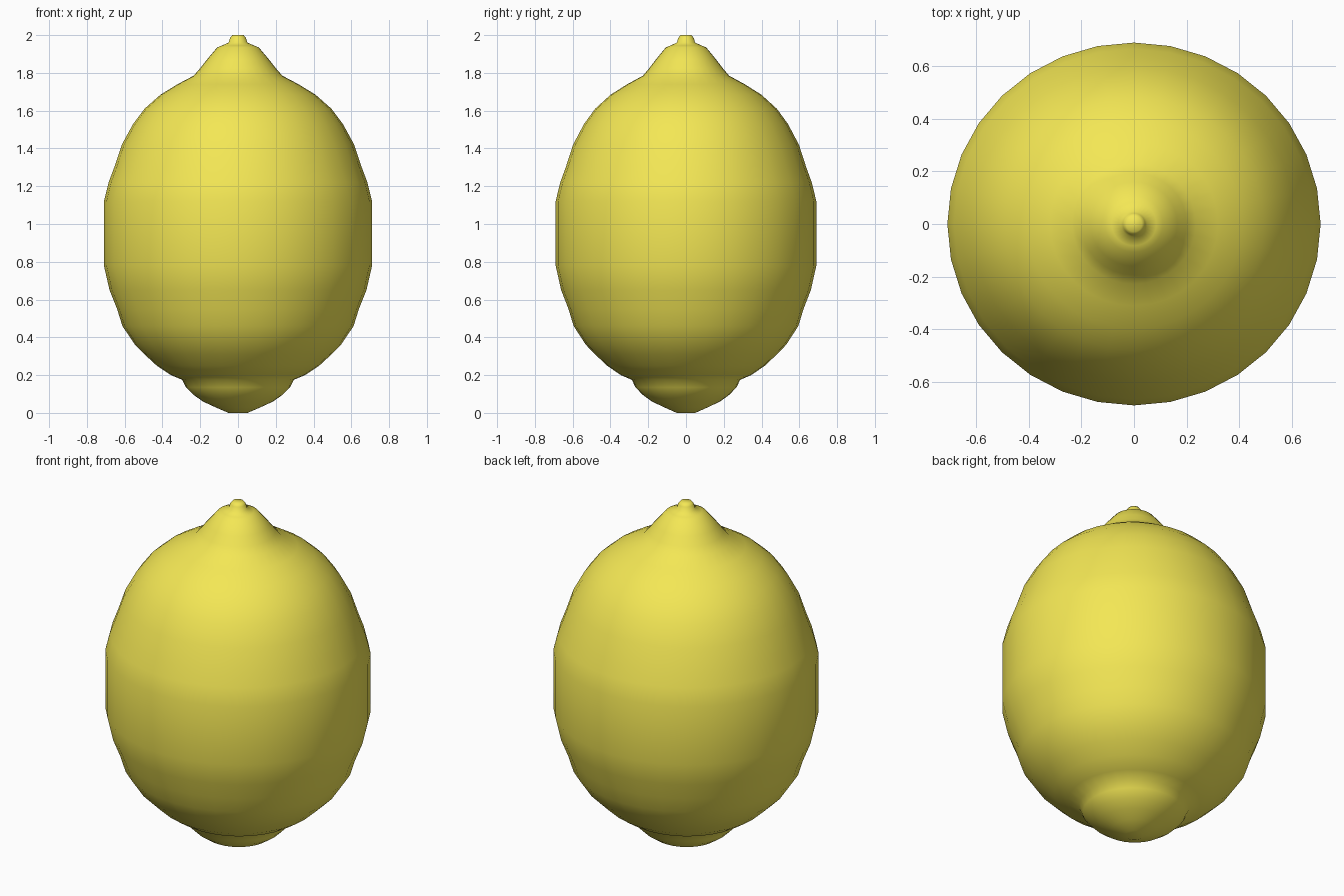
import bpy, bmesh, math

if "Cube" in bpy.data.objects:
    bpy.data.objects.remove(bpy.data.objects["Cube"])

SIDES = 32
Y_SCALE = 0.972  # fruit is slightly flattened front to back

# Half outline of the lemon, (radius, height) from base to tip
profile = [
    (0.05, 0.0), (0.12, 0.03), (0.185, 0.06), (0.235, 0.095), (0.275, 0.135),
    (0.295, 0.175), (0.355, 0.20), (0.43, 0.25), (0.495, 0.31), (0.545, 0.36),
    (0.612, 0.46), (0.64, 0.55), (0.68, 0.65), (0.71, 0.78), (0.71, 1.12),
    (0.685, 1.22), (0.655, 1.30), (0.615, 1.42), (0.555, 1.53), (0.495, 1.61),
    (0.41, 1.685), (0.32, 1.74), (0.235, 1.785), (0.20, 1.825), (0.165, 1.87),
    (0.11, 1.935), (0.085, 1.945), (0.05, 1.96), (0.042, 1.985), (0.03, 2.0),
]

# Lathe the outline around z
bm = bmesh.new()
rings = []
for r, z in profile:
    angles = [2 * math.pi * i / SIDES for i in range(SIDES)]
    rings.append([bm.verts.new((r * math.cos(a), r * math.sin(a) * Y_SCALE, z))
                  for a in angles])
for low, high in zip(rings, rings[1:]):
    for i in range(SIDES):
        j = (i + 1) % SIDES
        bm.faces.new((low[i], low[j], high[j], high[i]))

# Close the base and the tip
bm.faces.new(rings[0][::-1])
bm.faces.new(rings[-1])
for f in bm.faces:
    f.smooth = True

mesh = bpy.data.meshes.new("lemon")
bm.to_mesh(mesh)
bm.free()
lemon = bpy.data.objects.new("lemon", mesh)
bpy.context.collection.objects.link(lemon)

# Yellow peel
peel = bpy.data.materials.new("yellow_peel")
peel.diffuse_color = (0.9, 0.8, 0.09, 1)
peel.use_nodes = True
peel.node_tree.nodes["Principled BSDF"].inputs["Base Color"].default_value = peel.diffuse_color
mesh.materials.append(peel)
